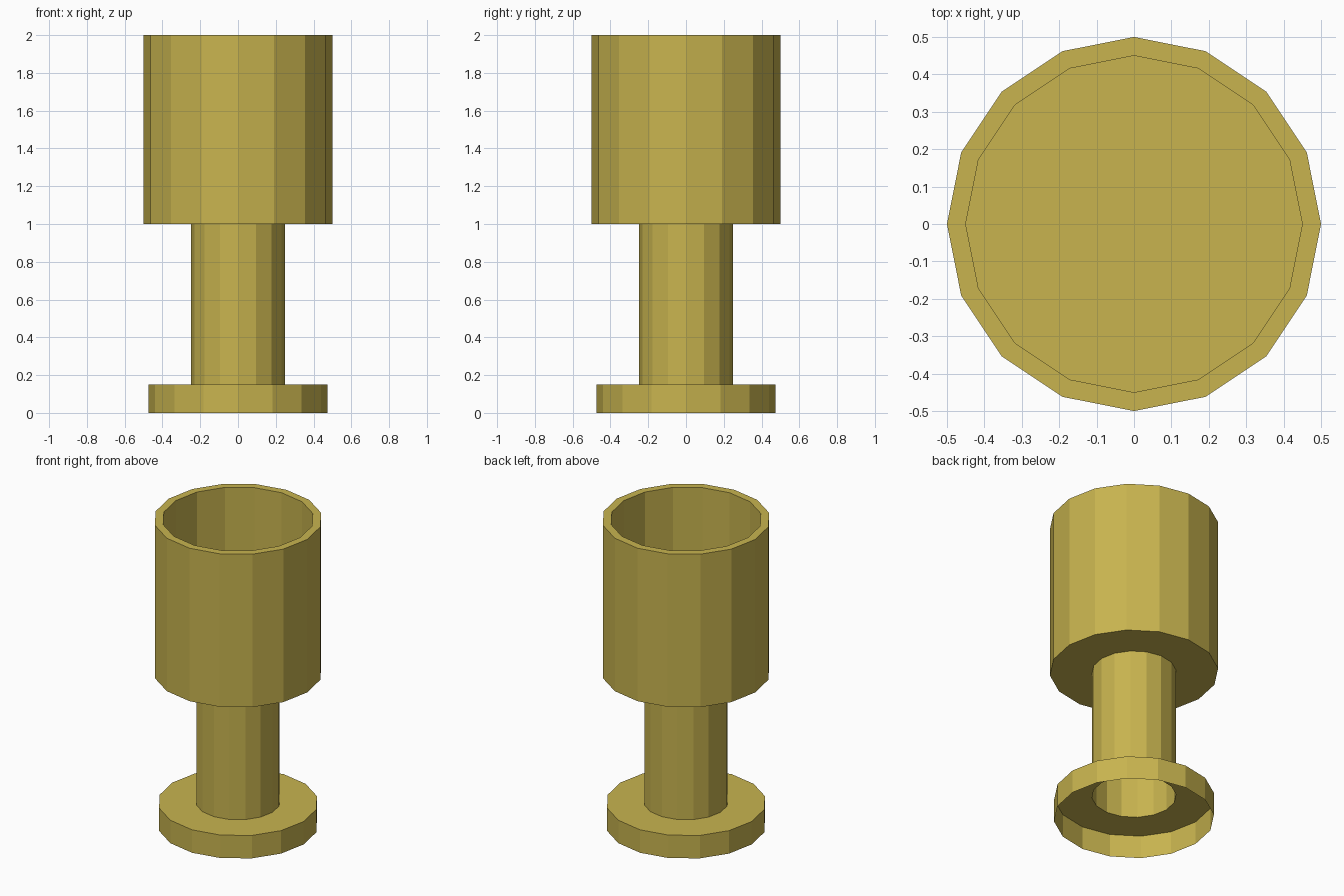
import bpy, bmesh, math

if "Cube" in bpy.data.objects:
    bpy.data.objects.remove(bpy.data.objects["Cube"])

SIDES = 16

gold = bpy.data.materials.new("old gold")
gold.diffuse_color = (0.578, 0.456, 0.078, 1)
gold.use_nodes = True
gold.node_tree.nodes["Principled BSDF"].inputs["Base Color"].default_value = gold.diffuse_color


def lathe(name, profile):
    """Spin a (radius, z) profile into a flat-faced part; radius 0 closes it with a disc."""
    bm = bmesh.new()
    rings = []
    for r, z in profile:
        if r > 0:
            rings.append([bm.verts.new((r * math.cos(a), r * math.sin(a), z))
                          for a in (2 * math.pi * i / SIDES for i in range(SIDES))])
    for low, high in zip(rings, rings[1:]):
        for i in range(SIDES):
            j = (i + 1) % SIDES
            bm.faces.new((low[i], low[j], high[j], high[i]))
    if profile[-1][0] == 0:
        bm.faces.new(rings[-1])
    mesh = bpy.data.meshes.new(name)
    bm.to_mesh(mesh)
    bm.free()
    mesh.materials.append(gold)
    obj = bpy.data.objects.new(name, mesh)
    bpy.context.collection.objects.link(obj)
    return obj


# Goblet: hollow foot open below, tubular stem, cup with thin wall and floor
lathe("goblet", [(0.475, 0), (0.475, 0.15), (0.25, 0.15), (0.25, 1.0),
                 (0.5, 1.0), (0.5, 2.0), (0.45, 2.0), (0.45, 1.05), (0, 1.05)])
